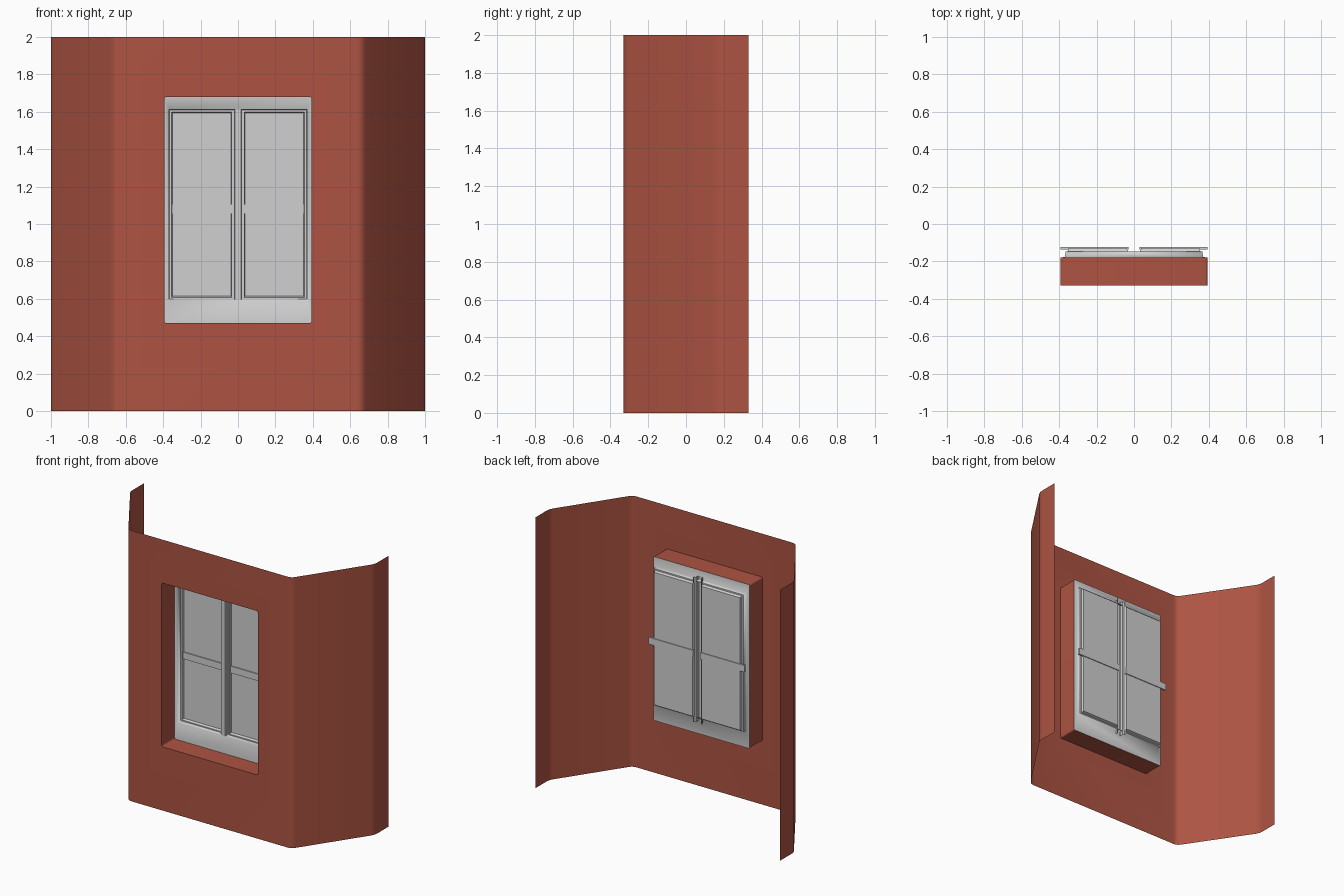
import bpy, bmesh, math
from mathutils import Vector

if "Cube" in bpy.data.objects:
    bpy.data.objects.remove(bpy.data.objects["Cube"])


def material(name, rgb):
    m = bpy.data.materials.new(name)
    m.diffuse_color = (*rgb, 1)
    m.use_nodes = True
    m.node_tree.nodes["Principled BSDF"].inputs["Base Color"].default_value = m.diffuse_color
    return m


BRICK = material("brick_red", (0.42, 0.088, 0.055))
GREY = material("window_grey", (0.63, 0.63, 0.63))


def finish(bm, name, mat, angle=35):
    bmesh.ops.remove_doubles(bm, verts=bm.verts, dist=0.0005)
    me = bpy.data.meshes.new(name)
    bm.to_mesh(me)
    bm.free()
    me.materials.append(mat)
    ob = bpy.data.objects.new(name, me)
    bpy.context.collection.objects.link(ob)
    bpy.ops.object.select_all(action='DESELECT')
    ob.select_set(True)
    bpy.context.view_layer.objects.active = ob
    bpy.ops.object.shade_smooth_by_angle(angle=math.radians(angle))
    return ob


def rect(bm, x0, x1, z0, z1, y, r=0.0, n=4):
    """Loop of verts facing the front; corners rounded by n steps when r > 0."""
    pts = []
    for k, (cx, cz) in enumerate([(x0 + r, z0 + r), (x1 - r, z0 + r),
                                  (x1 - r, z1 - r), (x0 + r, z1 - r)]):
        for i in range(n + 1 if r else 1):
            a = math.pi * (1 + k / 2) + math.pi / 2 * i / n
            pts.append((cx + r * math.cos(a), y, cz + r * math.sin(a)))
    return [bm.verts.new(p) for p in pts]


def bridge(bm, a, b):
    n = len(a)
    for i in range(n):
        j = (i + 1) % n
        bm.faces.new((a[i], a[j], b[j], b[i]))


def sheet(bm, path, z0, z1):
    """Vertical sheet along a plan path."""
    lo = [bm.verts.new((x, y, z0)) for x, y in path]
    hi = [bm.verts.new((x, y, z1)) for x, y in path]
    for i in range(len(path) - 1):
        bm.faces.new((lo[i], lo[i + 1], hi[i + 1], hi[i]))


def soften(path, r, n=4):
    """Round the inner corners of a plan path."""
    out = [path[0]]
    for a, b, c in zip(path, path[1:], path[2:]):
        a, b, c = Vector(a), Vector(b), Vector(c)
        p, q = b + (a - b).normalized() * r, b + (c - b).normalized() * r
        for i in range(n + 1):
            t = i / n
            out.append(tuple(p * (1 - t) ** 2 + b * 2 * t * (1 - t) + q * t * t))
    return out + [path[-1]]


# Bay wall: front panel with a window hole, angled sides, short returns, deep reveal
FY, BY = -0.33, -0.18
HOLE = (-0.393, 0.393, 0.47, 1.68)
N, R = 4, 0.03
bm = bmesh.new()
side = soften([(0, FY), (0.665, FY), (1.0, 0.17), (1.0, 0.33)], R)[1:]
sheet(bm, side, 0, 2)
sheet(bm, [(-x, y) for x, y in reversed(side)], 0, 2)
ex = side[0][0]
outer = rect(bm, -ex, ex, 0, 2, FY)
hole = rect(bm, *HOLE, FY, 0.012, N)
back = rect(bm, *HOLE, BY, 0.012, N)
for k in range(4):
    s = k * (N + 1)
    for i in range(N):
        bm.faces.new((outer[k], hole[s + i + 1], hole[s + i]))
    bm.faces.new((outer[k], outer[(k + 1) % 4],
                  hole[(s + N + 1) % len(hole)], hole[s + N]))
bridge(bm, hole, back)
finish(bm, "bay_wall", BRICK)

# Outer window frame: flat surround and inner lip
bm = bmesh.new()
a = rect(bm, *HOLE, BY)
b = rect(bm, -0.37, 0.37, 0.597, 1.613, BY + 0.004)
c = rect(bm, -0.365, 0.365, 0.6, 1.61, -0.148)
bridge(bm, a, b)
bridge(bm, b, c)
finish(bm, "window_frame", GREY, 95)

# Two sashes, each a stepped recess closed by a pane, with a cross bar
for label, s in (("left", -1), ("right", 1)):
    def span(p, q):
        return sorted((s * p, s * q))
    bm = bmesh.new()
    a = rect(bm, *span(0.02, 0.365), 0.6, 1.61, -0.148)
    b = rect(bm, *span(0.032, 0.355), 0.608, 1.6, -0.148)
    c = rect(bm, *span(0.038, 0.35), 0.614, 1.593, -0.129)
    bridge(bm, a, b)
    bridge(bm, b, c)
    bm.faces.new(c)
    finish(bm, label + "_sash", GREY)

    bm = bmesh.new()
    x0, x1 = span(0.03, 0.392)
    front = rect(bm, x0, x1, 1.055, 1.105, -0.137)
    rear = rect(bm, x0, x1, 1.055, 1.105, -0.123)
    bm.faces.new(front)
    bm.faces.new(rear[::-1])
    bridge(bm, rear, front)
    finish(bm, label + "_cross_bar", GREY)

# Central mullion: a channel with side flanges, open at the back
half = [(0.035, -0.13), (0.035, -0.145), (0.02, -0.147), (0.02, -0.17), (0.015, -0.175)]
bm = bmesh.new()
sheet(bm, [(-x, y) for x, y in half] + half[::-1], 0.57, 1.64)
finish(bm, "central_mullion", GREY)
